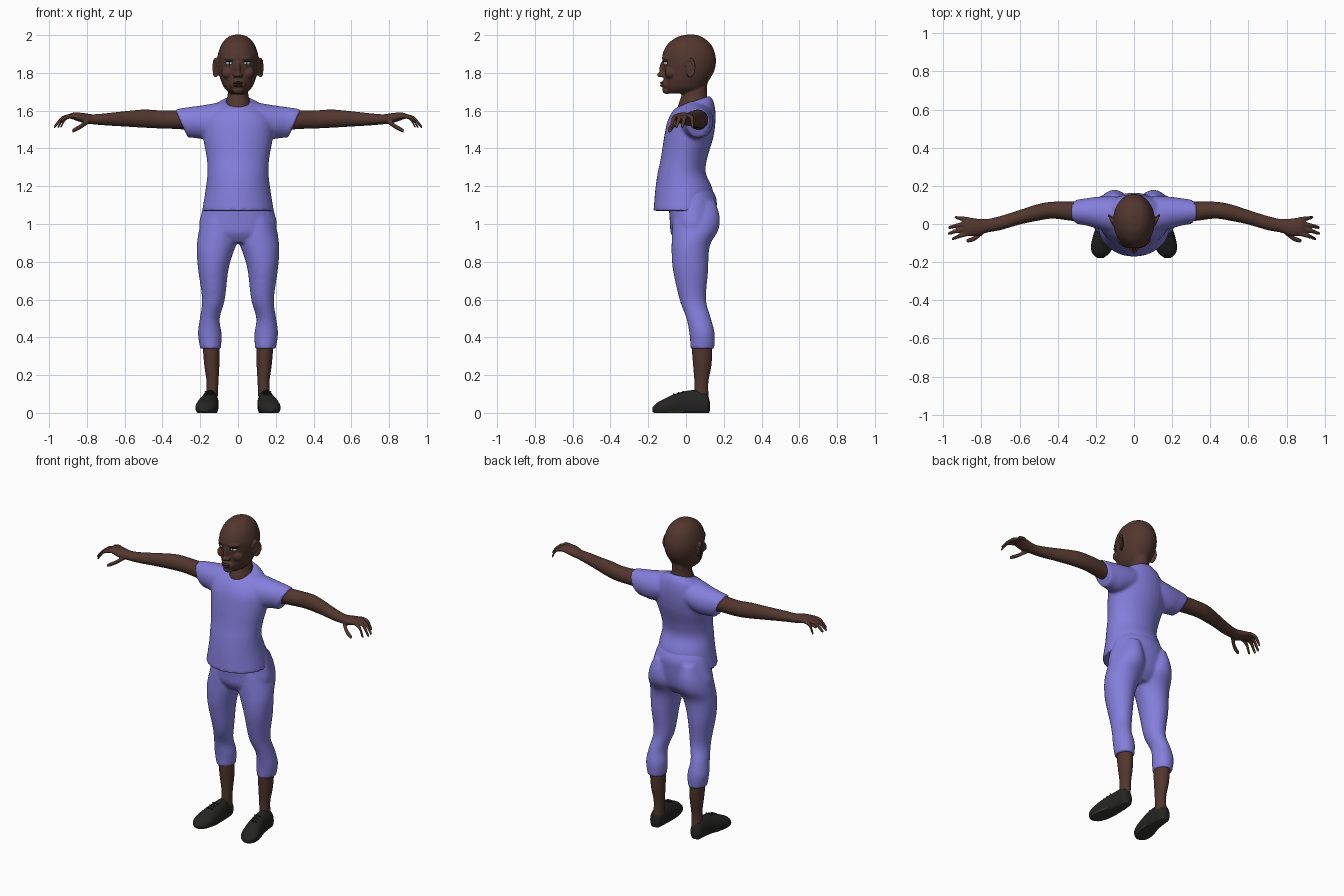
import bpy
import bmesh
import math
from mathutils import Matrix, Vector

default_cube = bpy.data.objects.get("Cube")
if default_cube:
    bpy.data.objects.remove(default_cube, do_unlink=True)


def material(name, colour, roughness=0.7):
    mat = bpy.data.materials.new(name)
    mat.use_nodes = True
    rgba = (*colour, 1.0)
    mat.diffuse_color = rgba
    shader = mat.node_tree.nodes["Principled BSDF"]
    shader.inputs["Base Color"].default_value = rgba
    shader.inputs["Roughness"].default_value = roughness
    return mat


SKIN = material("dark brown skin", (.085, .038, .028))
LIPS = material("lip brown", (.06, .024, .019))
CLOTH = material("lavender cloth", (.235, .21, .72))
LEATHER = material("black leather", (.018, .018, .017))
RUBBER = material("dark grey rubber", (.035, .035, .033))
WHITE = material("eye white", (.5, .53, .58))
IRIS = material("iris blue", (.05, .09, .16))
HAIR = material("lash black", (.012, .009, .008))


def smooth_rings(rings, steps=5):
    """Catmull-Rom interpolation between the given cross-sections."""
    rings = [Vector(tuple(r) + (0,) * (6 - len(r))) for r in rings]
    padded = [rings[0]] + rings + [rings[-1]]
    result = []
    for a, b, c, d in zip(padded, padded[1:], padded[2:], padded[3:]):
        for k in range(steps):
            t = k / steps
            result.append(b + (c - a) * (t / 2)
                          + (a * 2 - b * 5 + c * 4 - d) * (t * t / 2)
                          + (b * 3 - a - c * 3 + d) * (t ** 3 / 2))
    return result + [rings[-1]]


def loft(bm, axis, rings, mirror=False, on_floor=False, sides=32):
    """Capped tube; a ring is (position, low a, high a, low b, high b, tilt)."""
    first, second = [i for i in range(3) if i != axis]
    for flip in ((1, -1) if mirror else (1,)):
        loops = []
        for pos, a0, a1, b0, b1, tilt in smooth_rings(rings):
            loop = []
            for k in range(sides):
                angle = math.tau * k / sides
                rise = (b1 - b0) / 2 * math.sin(angle)
                co = Vector()
                co[axis] = pos + tilt * rise
                co[first] = (a0 + a1) / 2 + (a1 - a0) / 2 * math.cos(angle)
                co[second] = (b0 + b1) / 2 + rise
                co.x *= flip
                if on_floor:
                    co.z = max(co.z, 0)
                loop.append(bm.verts.new(co))
            loops.append(loop)
        for low, high in zip(loops, loops[1:]):
            for k in range(sides):
                n = (k + 1) % sides
                bm.faces.new((low[k], low[n], high[n], high[k]))
        bm.faces.new(loops[0])
        bm.faces.new(loops[-1])


def blob(bm, centre, radii, turn=0, mirror=False):
    """Ellipsoid turned about z, optionally repeated on the other side."""
    shape = (Matrix.Translation(centre) @ Matrix.Rotation(math.radians(turn), 4, 'Z')
             @ Matrix.Diagonal((*radii, 1)))
    for flip in ((1, -1) if mirror else (1,)):
        bmesh.ops.create_uvsphere(bm, u_segments=20, v_segments=12, radius=1,
                                  matrix=Matrix.Diagonal((flip, 1, 1, 1)) @ shape)


def finish(bm, name, *mats, voxel=0, relax=4):
    """Make the object; a voxel size fuses its overlapping pieces."""
    bmesh.ops.recalc_face_normals(bm, faces=bm.faces)
    for face in bm.faces:
        face.smooth = True
    mesh = bpy.data.meshes.new(name)
    bm.to_mesh(mesh)
    bm.free()
    obj = bpy.data.objects.new(name, mesh)
    bpy.context.collection.objects.link(obj)
    for mat in mats:
        mesh.materials.append(mat)
    if voxel:
        fuse = obj.modifiers.new("fuse", 'REMESH')
        fuse.mode = 'VOXEL'
        fuse.voxel_size = voxel
        fuse.use_smooth_shade = True
        soften = obj.modifiers.new("soften", 'SMOOTH')
        soften.factor = 0.5
        soften.iterations = relax
    return obj


# Head, neck, nose, brows, cheeks and ears
bm = bmesh.new()
loft(bm, 2, [(2.002, -.02, .02, .0, .05), (1.99, -.052, .052, -.045, .085),
             (1.955, -.085, .085, -.095, .13), (1.9, -.106, .106, -.124, .154),
             (1.85, -.109, .109, -.124, .158), (1.8, -.102, .102, -.117, .145),
             (1.75, -.087, .087, -.117, .115), (1.715, -.068, .068, -.112, .09),
             (1.69, -.04, .04, -.09, .04)])
loft(bm, 2, [(1.8, -.055, .055, -.02, .12), (1.7, -.053, .053, -.02, .11),
             (1.64, -.066, .066, -.038, .118), (1.57, -.08, .08, -.06, .12)])
blob(bm, (0, -.124, 1.82), (.013, .017, .04))
blob(bm, (0, -.137, 1.79), (.016, .016, .014))
blob(bm, (.014, -.125, 1.787), (.013, .014, .011), mirror=True)
blob(bm, (0, -.104, 1.74), (.042, .026, .03))
blob(bm, (0, -.1, 1.708), (.032, .026, .02))
blob(bm, (.044, -.106, 1.877), (.036, .014, .011), 30, True)
blob(bm, (.052, -.08, 1.8), (.036, .032, .032), mirror=True)
blob(bm, (.112, .018, 1.828), (.009, .026, .045), -25, True)
for k in range(14):
    a = math.radians(-100 + 20 * k)
    blob(bm, (.12 + .011 * math.cos(a), .02 + .025 * math.cos(a),
              1.828 + .044 * math.sin(a)), (.007, .007, .009), mirror=True)
finish(bm, "head", SKIN, voxel=.005, relax=3)

# Face details
bm = bmesh.new()
blob(bm, (0, -.12, 1.747), (.028, .018, .007))
blob(bm, (0, -.12, 1.733), (.025, .018, .008))
finish(bm, "lips", LIPS)
for name, mat, offset, radii in (("eye_whites", WHITE, 0, (.019, .009, .009)),
                                 ("irises", IRIS, -.005, (.008, .006, .0085)),
                                 ("pupils", HAIR, -.0085, (.004, .0035, .0045))):
    bm = bmesh.new()
    blob(bm, (.048 + offset / 2, -.109 + offset, 1.851), radii, 30, True)
    finish(bm, name, mat)
bm = bmesh.new()
blob(bm, (.048, -.111, 1.861), (.022, .01, .003), 30, True)
finish(bm, "eyelashes", HAIR)

# Shirt with short sleeves, wide slanted cuffs and a dipped neckline
bm = bmesh.new()
loft(bm, 2, [(1.07, -.19, .19, -.172, .15), (1.18, -.172, .172, -.163, .142),
             (1.27, -.162, .162, -.15, .105), (1.35, -.166, .166, -.133, .113),
             (1.46, -.185, .185, -.116, .145), (1.55, -.185, .185, -.1, .157, .1),
             (1.615, -.14, .14, -.078, .148, .25), (1.648, -.086, .086, -.052, .125, .35)])
loft(bm, 0, [(.06, -.05, .14, 1.48, 1.65), (.12, -.045, .145, 1.46, 1.64),
             (.19, -.025, .143, 1.45, 1.627, .1), (.25, -.008, .135, 1.455, 1.617, .3),
             (.3, 0, .128, 1.458, 1.608, .45)], mirror=True)
finish(bm, "shirt", CLOTH, voxel=.009)

# Cropped trousers
bm = bmesh.new()
loft(bm, 2, [(1.2, -.15, .15, -.1, .125), (1.14, -.17, .17, -.1, .16),
             (1.07, -.19, .19, -.09, .162), (1, -.206, .206, -.085, .155),
             (.95, -.19, .19, -.08, .14), (.9, -.12, .12, -.05, .1)])
loft(bm, 2, [(1.12, .05, .15, -.03, .155), (1.04, .02, .185, -.065, .178),
             (.97, 0, .206, -.074, .172), (.9, .006, .217, -.076, .132),
             (.84, .028, .218, -.076, .12), (.75, .052, .21, -.068, .117),
             (.6, .07, .19, -.034, .106), (.5, .097, .202, .002, .132),
             (.42, .087, .212, .018, .152), (.34, .09, .2, .024, .15)], mirror=True)
finish(bm, "trousers", CLOTH, voxel=.009)

# Arms and hands with curled fingers
bm = bmesh.new()
loft(bm, 0, [(.2, .015, .12, 1.49, 1.595), (.31, .015, .117, 1.502, 1.6),
             (.42, .028, .117, 1.506, 1.602), (.5, .018, .105, 1.51, 1.606),
             (.6, -.003, .073, 1.516, 1.597), (.7, -.032, .042, 1.522, 1.586),
             (.77, -.045, .026, 1.528, 1.581), (.82, -.062, .028, 1.535, 1.588),
             (.87, -.062, .034, 1.552, 1.59), (.895, -.05, .028, 1.56, 1.582)], mirror=True)


def finger(root, knuckle, tip, radius):
    rings = []
    for (x, y, z), r in ((root, radius), (knuckle, radius), (tip, radius * .8)):
        rings.append((x, y - r, y + r, z - r, z + r))
    x, y, z = tip
    rings.append((x + radius / 2, y - .003, y + .003, z - .006, z))
    loft(bm, 0, rings, mirror=True, sides=16)


for root_y, tip_x, tip_y in ((-.05, .95, -.078), (-.022, .97, -.05),
                             (.004, .968, -.018), (.025, .935, .035)):
    finger((.865, root_y, 1.572), ((.865 + tip_x) / 2 + .01, (root_y + tip_y) / 2, 1.562),
           (tip_x, tip_y, 1.517), .0115)
finger((.79, -.04, 1.545), (.835, -.075, 1.515), (.872, -.087, 1.495), .0135)
finish(bm, "arms", SKIN, voxel=.005, relax=3)

# Lower legs
bm = bmesh.new()
loft(bm, 2, [(.42, .105, .19, .04, .135), (.34, .097, .186, .032, .139),
             (.25, .099, .178, .038, .134), (.16, .104, .166, .045, .118),
             (.07, .108, .168, .045, .12)], mirror=True)
finish(bm, "lower_legs", SKIN)

# Shoes with laces, soles coloured by height
bm = bmesh.new()
loft(bm, 1, [(.126, .13, .16, .01, .06), (.11, .11, .18, -.02, .1),
             (.06, .104, .186, -.03, .12), (0, .102, .196, -.03, .116),
             (-.06, .104, .214, -.03, .1), (-.11, .11, .225, -.02, .077),
             (-.15, .126, .22, -.012, .056), (-.177, .158, .195, .005, .03)],
     mirror=True, on_floor=True)
for k in range(3):
    blob(bm, (.152 + .003 * k, -.015 - .025 * k, .112 - .007 * k),
         (.025, .005, .005), mirror=True)
for face in bm.faces:
    face.material_index = int(face.calc_center_median().z < .008)
finish(bm, "shoes", LEATHER, RUBBER)
for polygon_owner in ("shoes", "lower_legs"):
    obj = bpy.data.objects[polygon_owner]
    bpy.ops.object.select_all(action='DESELECT')
    obj.select_set(True)
    bpy.context.view_layer.objects.active = obj
    bpy.ops.object.shade_smooth_by_angle(angle=math.radians(50))
